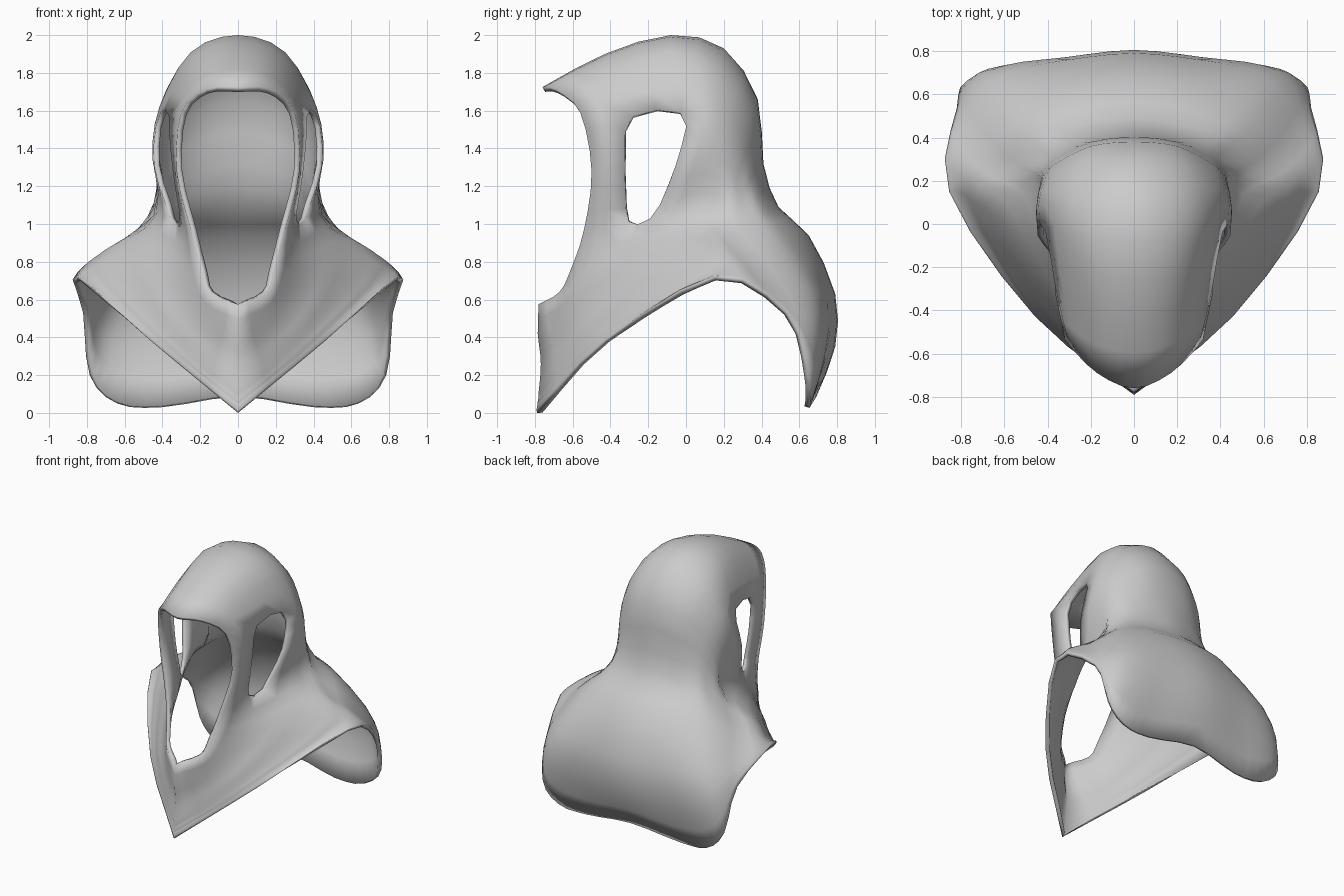
import bpy, bmesh
from mathutils import Vector

if "Cube" in bpy.data.objects:
    bpy.data.objects.remove(bpy.data.objects["Cube"])

# Half-loops around the face opening, each running crown centre -> chest centre
hood = [
    [(0, -.76, 1.725), (.17, -.69, 1.715), (.30, -.56, 1.59), (.325, -.50, 1.28),
     (.25, -.54, .97), (.19, -.61, .76), (.15, -.67, .64), (0, -.78, .575)],
    [(0, -.43, 1.90), (.21, -.40, 1.83), (.355, -.33, 1.59), (.345, -.325, 1.28),
     (.30, -.33, .99), (.29, -.46, .74), (.20, -.61, .53), (0, -.785, .42)],
    [(0, -.08, 2.0), (.25, -.07, 1.91), (.41, .01, 1.62), (.445, -.055, 1.31),
     (.36, -.18, 1.01), (.40, -.30, .77), (.27, -.55, .49), (0, -.77, .30)],
    [(0, .20, 1.93), (.26, .18, 1.83), (.41, .15, 1.60), (.445, .13, 1.36),
     (.42, .04, 1.07), (.51, -.15, .81), (.33, -.51, .47), (0, -.77, .22)],
]
neck = [
    [(0, .38, 1.66), (.20, .36, 1.62), (.36, .28, 1.49), (.42, .23, 1.29),
     (.45, .18, 1.04), (.61, 0, .84), (.37, -.48, .45), (0, -.775, .16)],
    [(0, .41, 1.32), (.18, .39, 1.29), (.33, .34, 1.24), (.41, .29, 1.13),
     (.53, .22, .97), (.70, .08, .81), (.40, -.46, .43), (0, -.78, .11)],
    [(0, .49, 1.09), (.22, .46, 1.08), (.39, .41, 1.06), (.48, .35, 1.01),
     (.61, .26, .90), (.75, .11, .78), (.42, -.45, .42), (0, -.78, .085)],
]
cape = [
    [(0, .65, .94), (.25, .61, .95), (.45, .53, .94), (.57, .45, .91),
     (.69, .33, .83), (.79, .14, .755), (.435, -.44, .41), (0, -.785, .06)],
    [(0, .79, .63), (.30, .76, .63), (.55, .71, .64), (.68, .62, .66),
     (.77, .43, .70), (.83, .15, .735), (.445, -.435, .40), (0, -.785, .045)],
    [(0, .79, .35), (.35, .75, .32), (.62, .73, .35), (.75, .67, .45),
     (.80, .50, .61), (.845, .15, .73), (.455, -.43, .39), (0, -.79, .03)],
    [(0, .69, .085), (.40, .655, .03), (.64, .66, .05), (.785, .65, .20),
     (.82, .535, .53), (.855, .15, .725), (.46, -.425, .38), (0, -.79, 0)],
]
STEP_I, STEP_J = 3, 2


def smooth_path(points, steps, mirrored=False):
    """Catmull-Rom curve through the points, optionally level at the centre line."""
    p = [Vector(q) for q in points]
    first = Vector((-p[1].x, p[1].y, p[1].z)) if mirrored else 2 * p[0] - p[1]
    p = [first] + p + [2 * p[-1] - p[-2]]
    out = []
    for k in range(1, len(p) - 2):
        a, b, c, d = p[k - 1:k + 3]
        for s in range(steps):
            t = s / steps
            out.append(.5 * (2 * b + (c - a) * t + (2 * a - 5 * b + 4 * c - d) * t * t
                             + (3 * b - a - 3 * c + d) * t ** 3))
    return out + [p[-2]]


# Loft the loops into one sheet, leaving the side opening empty
loops = [smooth_path(r, STEP_I, True) for r in hood + neck + cape]
columns = [smooth_path(c, STEP_J) for c in zip(*loops)]
i0, i1, j0, j1 = 2 * STEP_I, 4 * STEP_I, STEP_J, 2 * STEP_J

# Round the corners of the side opening
for i, di in ((i0, 1), (i1, -1)):
    for j, dj in ((j0, 1), (j1, -1)):
        middle = (columns[i + di][j] + columns[i][j + dj]) / 2
        columns[i][j] = columns[i][j].lerp(middle, .5)

bm = bmesh.new()
grid = []
for n, col in enumerate(columns):
    edge = n in (0, len(columns) - 1)
    grid.append([bm.verts.new((0 if edge else max(v.x, 0), v.y, max(v.z, 0))) for v in col])
for i in range(len(grid) - 1):
    for j in range(len(grid[0]) - 1):
        if i0 <= i < i1 and j0 <= j < j1:
            continue
        bm.faces.new((grid[i][j], grid[i + 1][j], grid[i + 1][j + 1], grid[i][j + 1]))

# Make the normals face away from the head
bmesh.ops.recalc_face_normals(bm, faces=bm.faces)
top = max(bm.faces, key=lambda f: f.calc_center_median().z)
if top.normal.z < 0:
    bmesh.ops.reverse_faces(bm, faces=bm.faces)
mesh = bpy.data.meshes.new("hooded_cowl")
bm.to_mesh(mesh)
bm.free()
cowl = bpy.data.objects.new("hooded_cowl", mesh)
bpy.context.collection.objects.link(cowl)

# Mirror to the other side and give the cloth thickness
m = cowl.modifiers.new("mirror", 'MIRROR')
m.use_clip = True
m.merge_threshold = .002
s = cowl.modifiers.new("cloth_thickness", 'SOLIDIFY')
s.thickness = .03
s.offset = -1

bpy.context.view_layer.objects.active = cowl
cowl.select_set(True)
bpy.ops.object.shade_smooth_by_angle(angle=.9)
